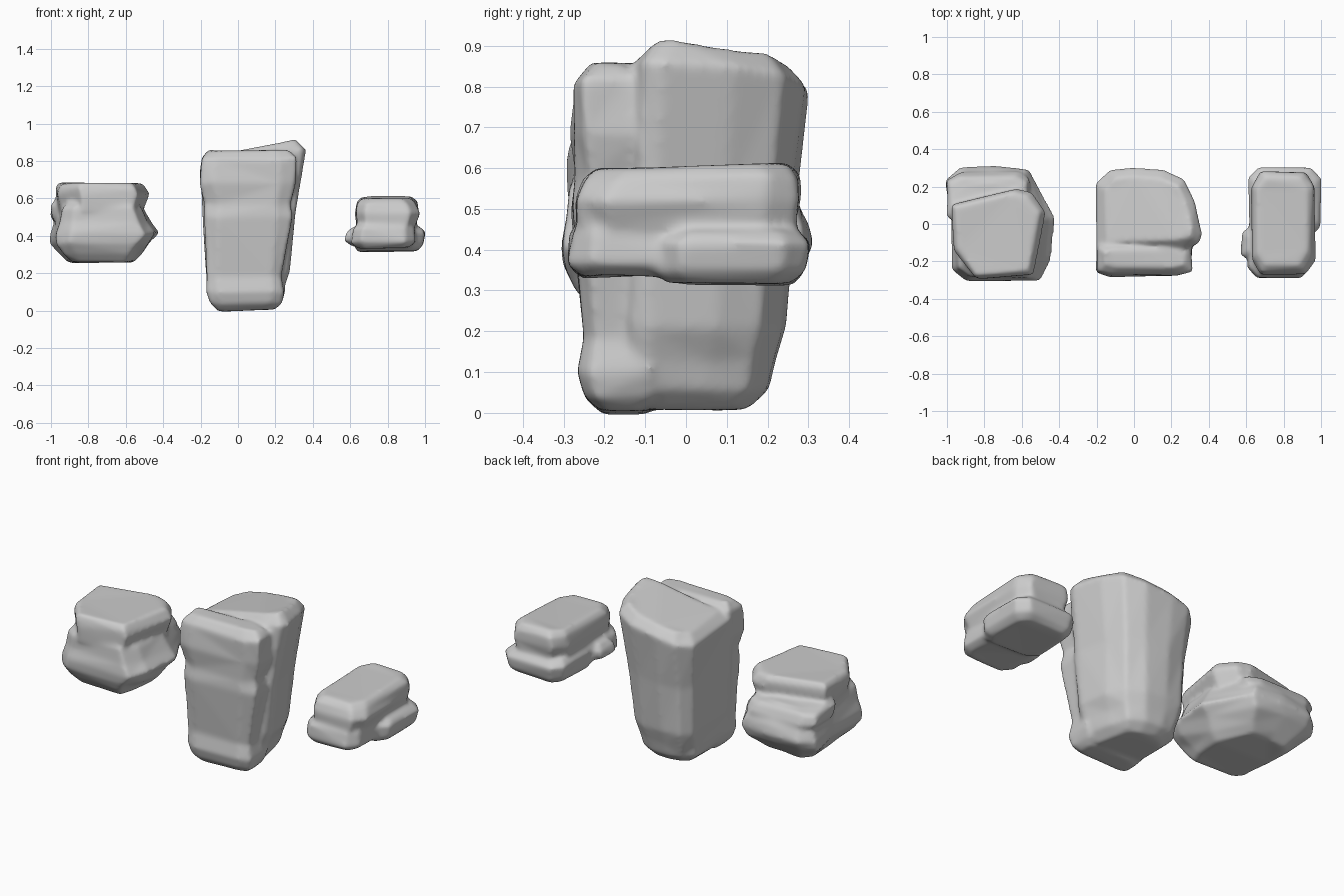
import bpy, bmesh, random

if "Cube" in bpy.data.objects:
    bpy.data.objects.remove(bpy.data.objects["Cube"])

random.seed(4)

# Plan outlines in -1..1, stretched to the bounds of every ring
BOX = [(sx * a, sy * b) for sx, sy, pts in (
    (-1, -1, ((1, .7), (.7, 1))), (1, -1, ((.7, 1), (1, .7))),
    (1, 1, ((1, .7), (.7, 1))), (-1, 1, ((.7, 1), (1, .7)))) for a, b in pts]
BACK = [(-1, -1), (.6, -1), (.95, -.85), (1, -.65), (.86, .15), (.7, .7), (.25, .95),
        (-.3, 1), (-.75, .93), (-1, .6)]
WIDE = [(-.86, -.82), (-.6, -1), (.75, -1), (.93, -.65), (1, .1), (.55, .95), (-.1, 1),
        (-.7, .97), (-1, .75), (-.88, .1)]
SLAB = [(-.92, -.35), (-.45, -1), (.75, -.9), (1, .5), (.7, .9), (.4, 1), (-1, .65)]


def add_block(bm, outline, rings, slope=(0, 0), edge=.03):
    """Loft rings of (z, x0, x1, y0, y1); ends get a chamfer, slope tilts the top."""
    def chamfer(ring, dz):
        z, x0, x1, y0, y1 = ring
        return (z + dz, x0 + edge, x1 - edge, y0 + edge, y1 - edge)
    rings = [chamfer(rings[0], -edge)] + rings + [chamfer(rings[-1], edge)]
    low, high = rings[0][0], rings[-1][0]
    layers = []
    for z, x0, x1, y0, y1 in rings:
        cx, cy, hx, hy = (x0 + x1) / 2, (y0 + y1) / 2, (x1 - x0) / 2, (y1 - y0) / 2
        t = ((z - low) / (high - low)) ** 3
        layers.append([bm.verts.new((
            cx + u * hx + random.uniform(-.007, .007),
            cy + v * hy + random.uniform(-.007, .007),
            z + t * (slope[0] * u * hx + slope[1] * v * hy) + random.uniform(-.006, .006)))
            for u, v in outline])
    n = len(outline)
    for a, b in zip(layers, layers[1:]):
        for i in range(n):
            j = (i + 1) % n
            bm.faces.new((a[i], a[j], b[j], b[i]))
    bm.faces.new(layers[0][::-1])
    bm.faces.new(layers[-1])


def rock(name, *blocks):
    """Fuse blocks into one weathered, smooth-shaded stone."""
    bm = bmesh.new()
    for block in blocks:
        add_block(bm, *block)
    bmesh.ops.triangulate(bm, faces=bm.faces[:])
    me = bpy.data.meshes.new(name)
    bm.to_mesh(me)
    bm.free()
    ob = bpy.data.objects.new(name, me)
    bpy.context.collection.objects.link(ob)
    rem = ob.modifiers.new("fuse", 'REMESH')
    rem.mode = 'VOXEL'
    rem.voxel_size = .011
    rem.use_smooth_shade = True
    sm = ob.modifiers.new("weather", 'SMOOTH')
    sm.factor = .5
    sm.iterations = 11


# Tall boulder: rear mass with a slanted crown, and a waisted front pillar
rear_mass = [(.06, -.15, .23, -.17, .205), (.13, -.165, .25, -.16, .215),
             (.21, -.17, .28, -.16, .25), (.5, -.185, .31, -.15, .265),
             (.81, -.2, .36, -.14, .3)]
pillar = [(.04, -.15, .23, -.25, -.06), (.1, -.17, .25, -.265, -.05),
          (.18, -.165, .235, -.255, -.06), (.5, -.18, .285, -.28, -.07),
          (.57, -.175, .275, -.27, -.08), (.68, -.2, .305, -.28, -.09),
          (.815, -.2, .31, -.275, -.1)]
rock("tall_rock", (BACK, rear_mass, (.2, -.06), .05), (BOX, pillar, (0, .03), .04))

# Left boulder: bulging base, rear ledge and a flat cap at the front
base = [(.3, -.96, -.52, -.27, .22), (.36, -1.005, -.47, -.3, .29),
        (.41, -1.01, -.42, -.3, .31), (.47, -.99, -.46, -.29, .295),
        (.54, -.97, -.5, -.28, .26)]
ledge = [(.5, -1, -.55, 0, .285), (.56, -1, -.57, 0, .26)]
cap = [(.53, -.96, -.51, -.29, .18), (.62, -.98, -.475, -.3, .19), (.66, -.98, -.49, -.29, .18)]
rock("left_rock", (WIDE, base, (0, -.05), .04), (BOX, ledge, (0, -.15), .02),
     (SLAB, cap, (-.02, 0), .02))

# Right boulder: low stack of slabs
front_slab = [(.365, .61, .95, -.285, .05), (.44, .62, .94, -.28, .05)]
rear_slab = [(.345, .62, .99, -.07, .29), (.42, .61, 1.005, -.07, .305)]
spur = [(.375, .575, .8, -.19, -.02), (.41, .575, .8, -.19, -.02)]
top_slab = [(.45, .64, .95, -.265, .265), (.52, .63, .97, -.275, .28), (.575, .63, .955, -.25, .28)]
rock("right_rock", (BOX, front_slab), (BOX, rear_slab), (BOX, spur), (BOX, top_slab, (0, .03)))
